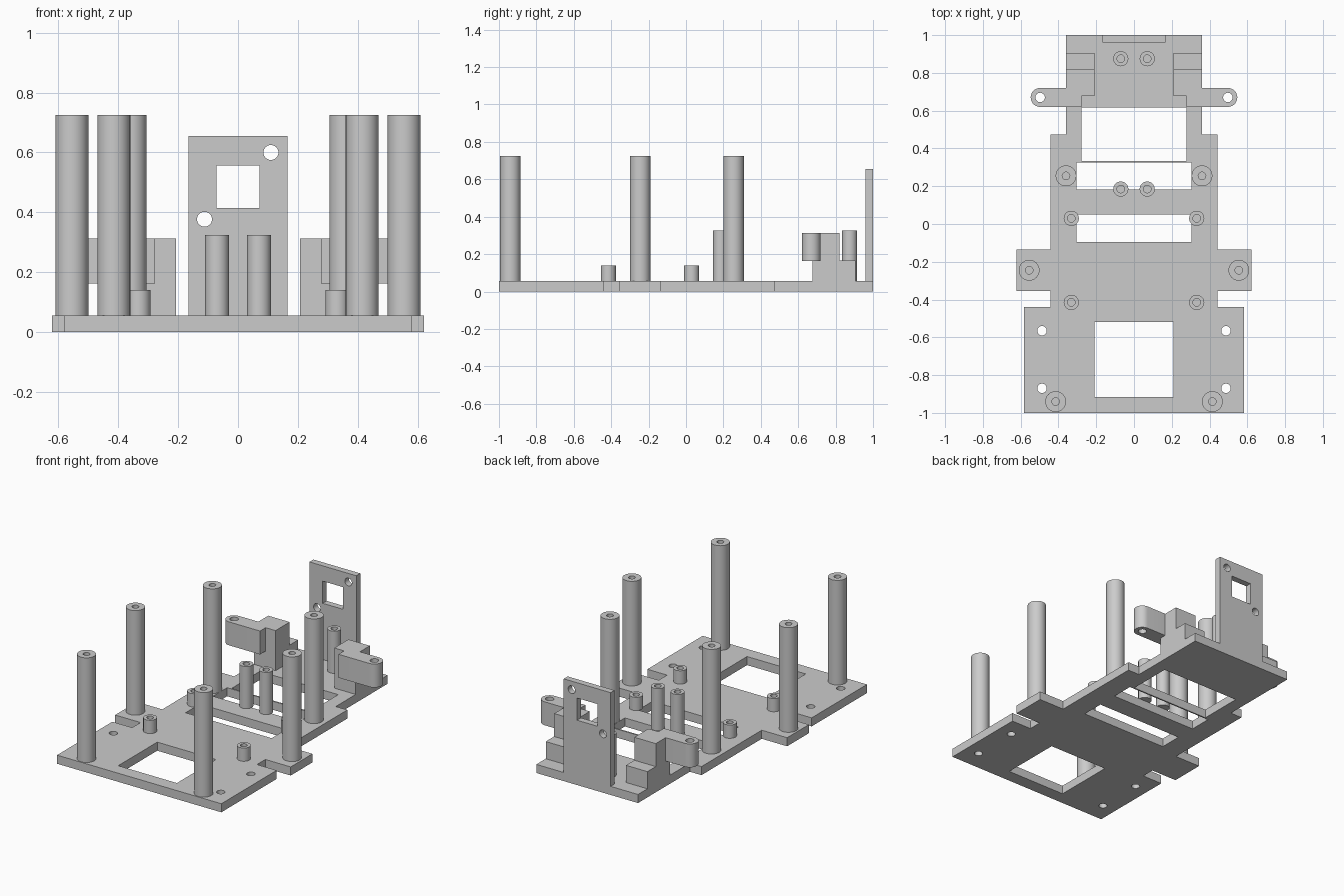
import bpy, bmesh
from math import cos, sin, pi, radians
from mathutils import Matrix, Vector

cube = bpy.data.objects.get("Cube")
if cube:
    bpy.data.objects.remove(cube)

# Single plain grey plastic
grey = bpy.data.materials.new("grey plastic")
grey.use_nodes = True
colour = (0.6, 0.6, 0.6, 1)
grey.diffuse_color = colour
grey.node_tree.nodes["Principled BSDF"].inputs["Base Color"].default_value = colour

T = 0.055  # plate thickness


def add(name, mesh):
    obj = bpy.data.objects.new(name, mesh)
    bpy.context.collection.objects.link(obj)
    mesh.materials.clear()
    mesh.materials.append(grey)
    bpy.ops.object.select_all(action='DESELECT')
    obj.select_set(True)
    bpy.context.view_layer.objects.active = obj
    bpy.ops.object.shade_smooth_by_angle(angle=radians(35))
    return obj


def rect(x0, x1, y0, y1):
    return [(x0, y0), (x1, y0), (x1, y1), (x0, y1)]


def arc(x, y, r, a0=0, a1=2 * pi, n=32):
    return [(x + r * cos(a0 + (a1 - a0) * i / n), y + r * sin(a0 + (a1 - a0) * i / n))
            for i in range(n)]


def slab(name, outlines, depth, place):
    """Filled outline with holes, extruded upward by depth, then placed."""
    curve = bpy.data.curves.new(name, 'CURVE')
    curve.dimensions = '2D'
    curve.fill_mode = 'BOTH'
    curve.extrude = depth / 2
    for points in outlines:
        spline = curve.splines.new('POLY')
        spline.points.add(len(points) - 1)
        for p, (x, y) in zip(spline.points, points):
            p.co = (x, y, 0, 1)
        spline.use_cyclic_u = True
    temp = bpy.data.objects.new(name + "_curve", curve)
    bpy.context.collection.objects.link(temp)
    bpy.context.view_layer.update()
    source = bpy.data.meshes.new_from_object(
        temp.evaluated_get(bpy.context.evaluated_depsgraph_get()))
    bpy.data.objects.remove(temp)
    bm = bmesh.new()
    bm.from_mesh(source)
    bmesh.ops.remove_doubles(bm, verts=bm.verts, dist=1e-5)
    bmesh.ops.transform(bm, matrix=place @ Matrix.Translation((0, 0, depth / 2)), verts=bm.verts)
    bmesh.ops.recalc_face_normals(bm, faces=bm.faces)
    mesh = bpy.data.meshes.new(name)
    bm.to_mesh(mesh)
    bm.free()
    return add(name, mesh)


def post(name, x, y, radius, top, bore=0.02):
    """Turned standoff with a blind bore from the top."""
    bm = bmesh.new()
    profile = [(0, T + 0.005), (bore, T + 0.005), (bore, top), (radius, top), (radius, T), (0, T)]
    verts = [bm.verts.new((r, 0, z)) for r, z in profile]
    edges = [bm.edges.new(pair) for pair in zip(verts, verts[1:])]
    bmesh.ops.spin(bm, geom=verts + edges, axis=(0, 0, 1), cent=(0, 0, 0),
                   angle=2 * pi, steps=32)
    bmesh.ops.remove_doubles(bm, verts=bm.verts, dist=1e-5)
    bmesh.ops.recalc_face_normals(bm, faces=bm.faces)
    bmesh.ops.translate(bm, vec=Vector((x, y, 0)), verts=bm.verts)
    mesh = bpy.data.meshes.new(name)
    bm.to_mesh(mesh)
    bm.free()
    add(name, mesh)


def lift(z):
    return Matrix.Translation((0, 0, z))


# Base plate: half outline mirrored, with windows and screw holes
half = [(0.582, -1), (0.582, -0.44), (0.442, -0.44), (0.442, -0.355), (0.622, -0.355),
        (0.622, -0.135), (0.442, -0.135), (0.442, 0.475), (0.36, 0.475), (0.36, 1)]
outline = half + [(-x, y) for x, y in reversed(half)]
windows = [rect(-0.208, 0.208, -0.915, -0.52), rect(-0.305, 0.305, -0.095, 0.05),
           rect(-0.305, 0.305, 0.182, 0.325), rect(-0.278, 0.278, 0.334, 0.617)]
screws = [arc(s * 0.487, y, 0.025) for s in (-1, 1) for y in (-0.87, -0.565)]
slab("base_plate", [outline] + windows + screws, T, Matrix.Identity(4))

# Upright rear panel with square window and two screw holes
upright = Matrix.Translation((0, 1, 0)) @ Matrix.Rotation(pi / 2, 4, 'X')
slab("rear_panel", [rect(-0.166, 0.166, T, 0.655), rect(-0.072, 0.072, 0.415, 0.557),
                    arc(0.11, 0.6, 0.025), arc(-0.112, 0.377, 0.025)], 0.04, upright)

for side, s in (("left", 1), ("right", -1)):
    # Standoffs
    for place, x, y, radius, top in (
            ("front_tall_post", 0.415, -0.94, 0.055, 0.725),
            ("middle_tall_post", 0.555, -0.245, 0.055, 0.725),
            ("rear_tall_post", 0.36, 0.255, 0.055, 0.725),
            ("front_short_post", 0.332, -0.415, 0.04, 0.14),
            ("rear_short_post", 0.332, 0.03, 0.04, 0.14),
            ("front_inner_post", 0.07, 0.185, 0.04, 0.325),
            ("rear_inner_post", 0.07, 0.875, 0.04, 0.325)):
        post(f"{side}_{place}", s * x, y, radius, top)

    # Stepped bracket: side profile extruded across its width
    x0 = 0.208 if s > 0 else -0.36
    sideways = Matrix(((0, 0, 1, x0), (1, 0, 0, 0), (0, 1, 0, 0), (0, 0, 0, 1)))
    step = [(0.677, T), (0.905, T), (0.905, 0.165), (0.82, 0.165), (0.82, 0.312), (0.677, 0.312)]
    slab(f"{side}_bracket", [step], 0.152, sideways)

    # Bracket arm with rounded, drilled end
    arm = [(0.278, 0.62)] + arc(0.497, 0.67, 0.05, -pi / 2, pi / 2, 16) \
        + [(0.497, 0.72), (0.36, 0.72), (0.36, 0.677), (0.278, 0.677)]
    slab(f"{side}_bracket_arm", [[(s * x, y) for x, y in arm], arc(s * 0.497, 0.67, 0.025)],
         0.15, lift(0.162))
